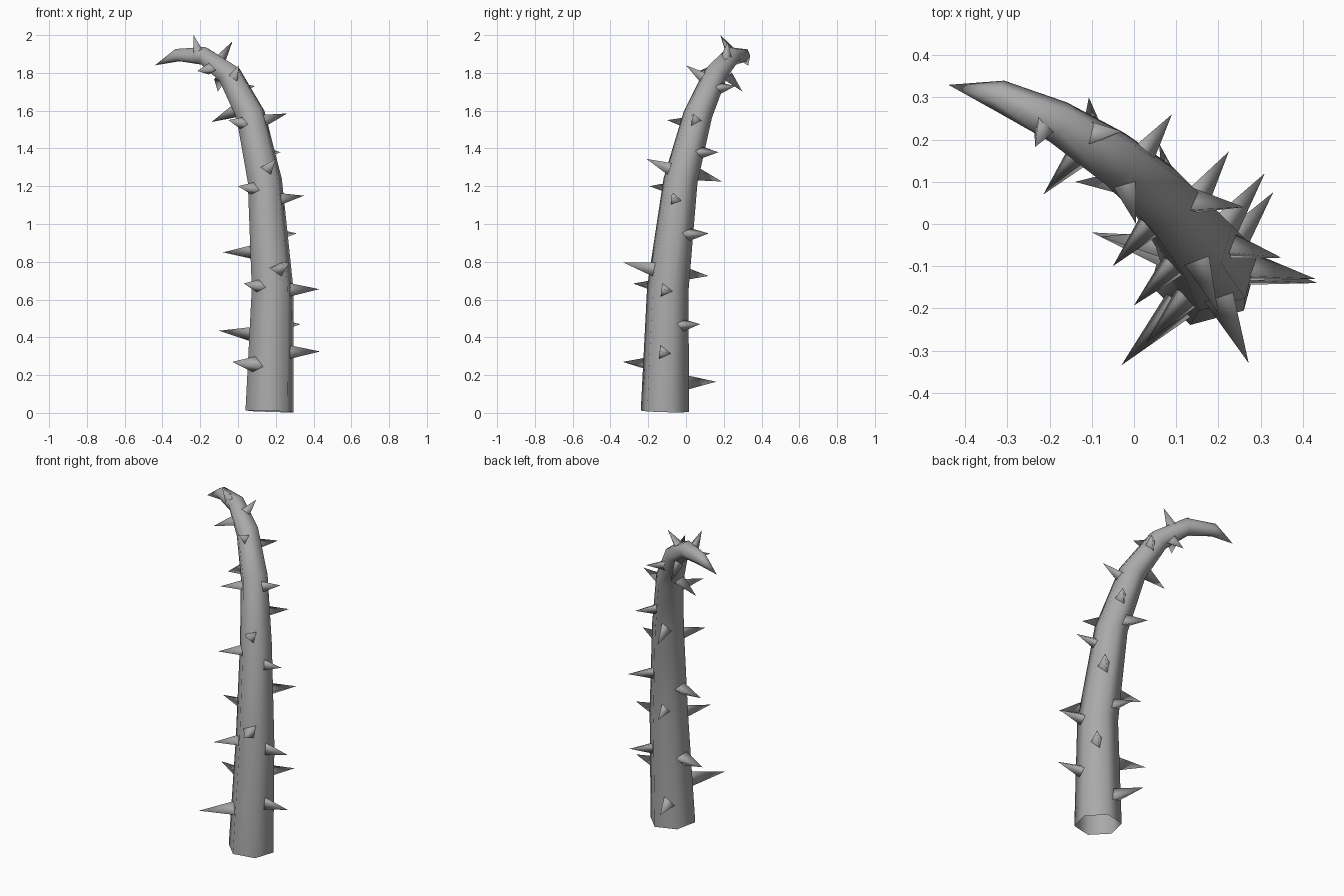
import bpy, bmesh, math
from mathutils import Vector

if "Cube" in bpy.data.objects:
    bpy.data.objects.remove(bpy.data.objects["Cube"])

UP = Vector((0, 0, 1))
grey = bpy.data.materials.new("dark_grey")
grey.diffuse_color = (0.4, 0.4, 0.4, 1)
grey.use_nodes = True
grey.node_tree.nodes["Principled BSDF"].inputs["Base Color"].default_value = grey.diffuse_color


def make_object(name, bm, angle):
    bmesh.ops.recalc_face_normals(bm, faces=bm.faces)
    mesh = bpy.data.meshes.new(name)
    bm.to_mesh(mesh)
    bm.free()
    mesh.materials.append(grey)
    obj = bpy.data.objects.new(name, mesh)
    bpy.context.collection.objects.link(obj)
    bpy.context.view_layer.objects.active = obj
    obj.select_set(True)
    bpy.ops.object.shade_smooth_by_angle(angle=math.radians(angle))
    obj.select_set(False)
    return obj


# Stalk centre line: x, y, z, radius
path = [
    (0.167, -0.112, 0.008, 0.132), (0.183, -0.096, 0.66, 0.114),
    (0.142, -0.029, 1.23, 0.094), (0.066, 0.063, 1.58, 0.080),
    (-0.045, 0.155, 1.79, 0.067), (-0.18, 0.242, 1.89, 0.052),
    (-0.32, 0.305, 1.894, 0.037), (-0.44, 0.33, 1.84, 0.0),
]
centres = [Vector(p[:3]) for p in path]

# Stalk: hexagonal rings turned along the centre line, open at the bottom
bm = bmesh.new()
rings = []
for i, (c, p) in enumerate(zip(centres[:-1], path)):
    if i == 0:
        tangent = Vector((0.035, 0.025, 1)).normalized()
    else:
        tangent = ((centres[i + 1] - c).normalized() + (c - centres[i - 1]).normalized()).normalized()
    turn = UP.rotation_difference(tangent)
    ring = []
    for k in range(6):
        a = math.radians(15 + 60 * k)
        ring.append(bm.verts.new(c + turn @ Vector((p[3] * math.cos(a), p[3] * math.sin(a), 0))))
    rings.append(ring)
for lower, upper in zip(rings, rings[1:]):
    for k in range(6):
        bm.faces.new((lower[k], lower[(k + 1) % 6], upper[(k + 1) % 6], upper[k]))
tip = bm.verts.new(centres[-1])
for k in range(6):
    bm.faces.new((rings[-1][k], rings[-1][(k + 1) % 6], tip))
make_object("stalk", bm, 75)


def nearest_on_path(point):
    """Closest centre-line point and the stalk radius there."""
    best = None
    for i in range(len(path) - 1):
        a, b = centres[i], centres[i + 1]
        t = max(0, min(1, (point - a).dot(b - a) / (b - a).length_squared))
        q = a.lerp(b, t)
        r = path[i][3] * (1 - t) + path[i + 1][3] * t
        if best is None or (q - point).length < best[2]:
            best = (q, r, (q - point).length)
    return best[0], best[1]


# Thorn tips
tips = [
    (-0.03, -0.335, 0.27), (0.435, -0.14, 0.325), (-0.10, -0.02, 0.435),
    (0.33, 0.075, 0.47), (0.065, 0.16, 0.165), (0.03, -0.28, 0.685),
    (0.43, -0.13, 0.655), (0.272, -0.33, 0.795), (-0.08, -0.03, 0.85),
    (0.105, 0.12, 0.725), (0.31, 0.12, 0.95), (0.35, -0.08, 1.15),
    (0.0, -0.193, 1.20), (0.2, -0.21, 1.345), (0.06, 0.19, 1.225),
    (0.225, 0.172, 1.38), (-0.05, -0.10, 1.55), (-0.14, 0.10, 1.54),
    (0.26, 0.04, 1.585), (0.005, 0.0, 1.84), (-0.215, 0.07, 1.81),
    (0.09, 0.26, 1.73), (-0.107, 0.30, 1.70), (-0.03, 0.22, 1.965),
    (-0.235, 0.182, 2.0),
]

# Thorns: three-sided spikes sunk into the stalk, open inside it
bm = bmesh.new()
for t in tips:
    point = Vector(t)
    axis_point, radius = nearest_on_path(point)
    axis_point = axis_point - UP * 0.015
    out = (point - axis_point).normalized()
    length = (point - axis_point).length - radius * 0.75
    base = point - out * length
    size = 0.016 + 0.17 * length
    side = UP.cross(out).normalized()
    above = out.cross(side)
    azimuth = math.atan2(out.y, out.x)
    corners = []
    for k in range(3):
        a = azimuth + k * math.tau / 3
        corners.append(bm.verts.new(base + (side * math.cos(a) + above * math.sin(a)) * size))
    apex = bm.verts.new(point)
    for k in range(3):
        bm.faces.new((corners[k], corners[(k + 1) % 3], apex))
make_object("thorns", bm, 150)
